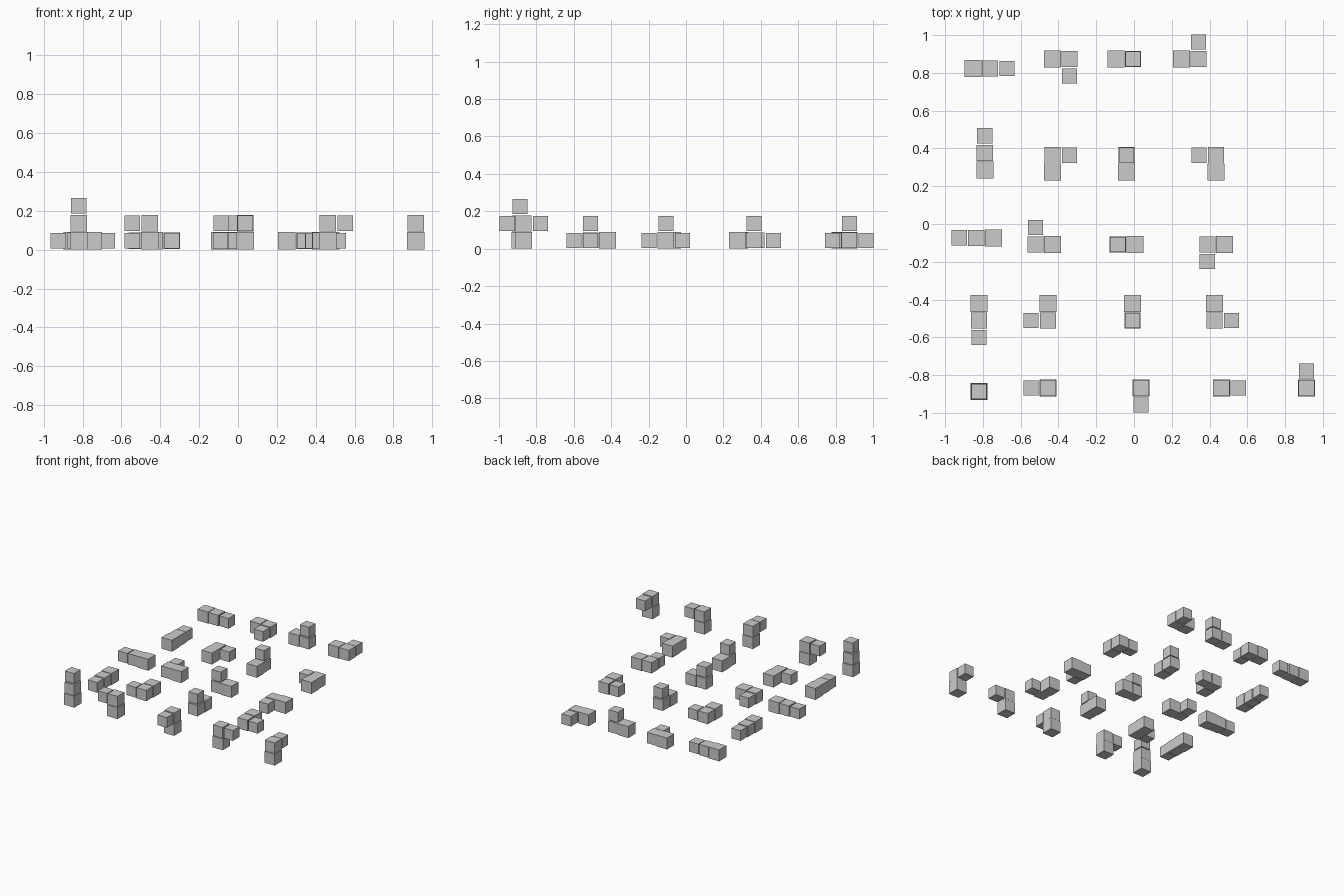
import bpy
from mathutils import Vector

if "Cube" in bpy.data.objects:
    bpy.data.objects.remove(bpy.data.objects["Cube"])

PITCH = 0.09
SIZES = (0.09, 0.085, 0.08)   # first, second and third block of each chain
DIRS = {'+x': Vector((1, 0, 0)), '-x': Vector((-1, 0, 0)),
        '+y': Vector((0, 1, 0)), '-y': Vector((0, -1, 0)), '+z': Vector((0, 0, 1))}


def block(name, size, loc):
    bpy.ops.mesh.primitive_cube_add(size=size, location=loc)
    bpy.context.object.name = name


# Every row shares a first step; each entry is (start x, start y, second step)
ROWS = {
    '+x': [(-0.852, 0.824, '+x'), (-0.432, 0.873, '-y'), (-0.095, 0.873, '+z'), (0.251, 0.873, '+y')],
    '+y': [(-0.79, 0.287, '+y'), (-0.432, 0.274, '+x'), (-0.04, 0.274, '+z'), (0.435, 0.274, '-x')],
    '-x': [(-0.745, -0.073, '-x'), (-0.432, -0.108, '+y'), (0.004, -0.108, '+z'), (0.478, -0.108, '-y')],
    '-y': [(-0.82, -0.42, '-y'), (-0.455, -0.42, '-x'), (-0.008, -0.42, '+z'), (0.426, -0.42, '+x')],
    '+z': [(-0.82, -0.887, '+z'), (-0.455, -0.868, '-x'), (0.038, -0.868, '-y'),
           (0.462, -0.868, '+x'), (0.914, -0.868, '+y')],
}

# Chains of three shrinking blocks
for r, (first, chains) in enumerate(ROWS.items(), 1):
    for c, (x, y, second) in enumerate(chains, 1):
        p = Vector((x, y, SIZES[0] / 2))
        steps = (Vector((0, 0, 0)), DIRS[first], DIRS[second])
        for label, size, step in zip(('large', 'medium', 'small'), SIZES, steps):
            p = p + step * PITCH
            block(f"chain_{r}_{c}_{label}_block", size, p)
